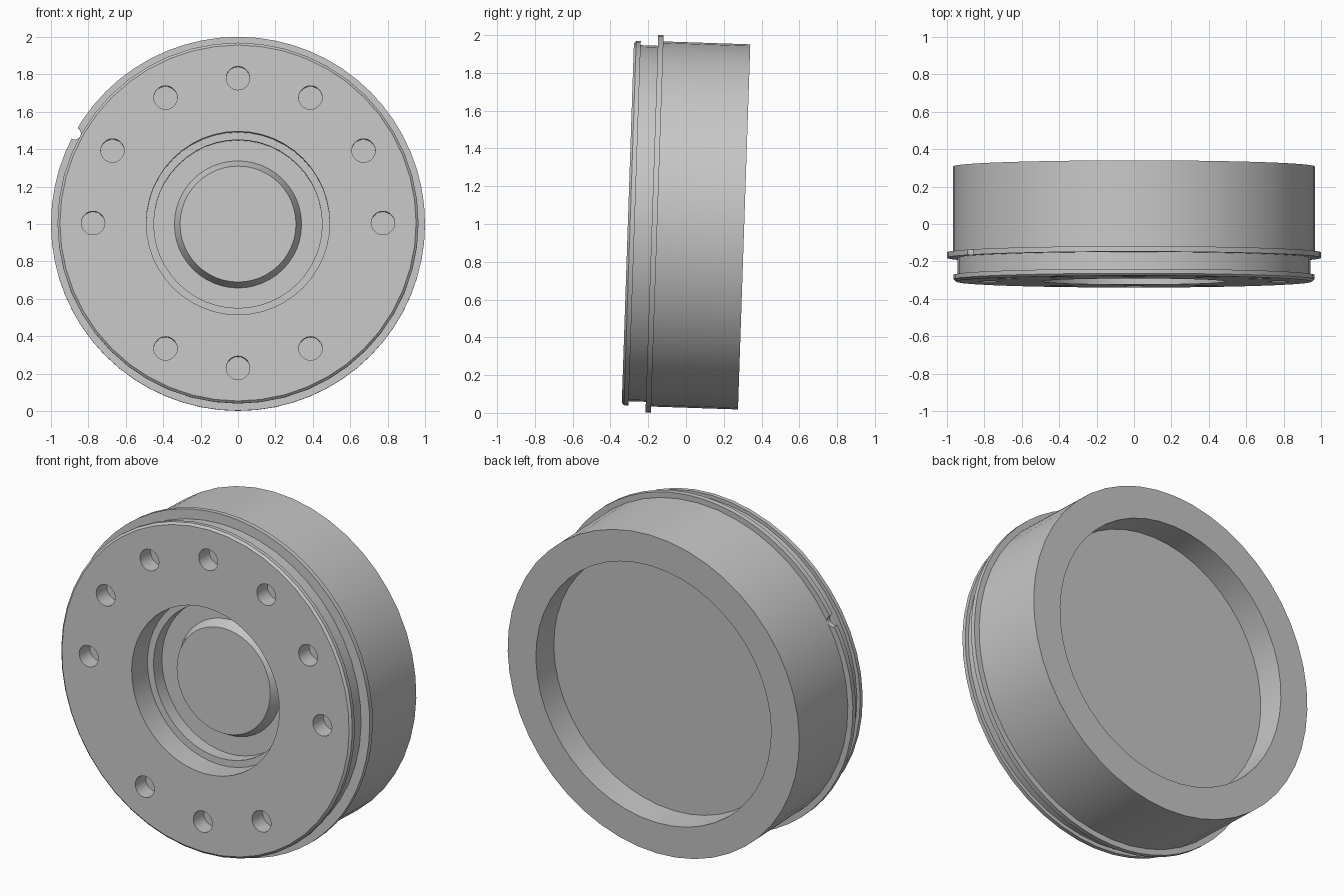
import bpy, bmesh, math
from mathutils import Matrix, Vector

if "Cube" in bpy.data.objects:
    bpy.data.objects.remove(bpy.data.objects["Cube"], do_unlink=True)

TILT = Matrix.Translation((0, 0, 0.995)) @ Matrix.Rotation(math.radians(-1.93), 4, 'X')

grey = bpy.data.materials.new("plain grey metal")
grey.use_nodes = True
grey.diffuse_color = (0.57, 0.57, 0.57, 1)
grey.node_tree.nodes["Principled BSDF"].inputs["Base Color"].default_value = (0.57, 0.57, 0.57, 1)


def make_object(name, bm):
    bmesh.ops.recalc_face_normals(bm, faces=bm.faces[:])
    mesh = bpy.data.meshes.new(name)
    bm.to_mesh(mesh)
    bm.free()
    mesh.materials.append(grey)
    obj = bpy.data.objects.new(name, mesh)
    bpy.context.collection.objects.link(obj)
    return obj


def lathe(name, profile, sides, closed=False):
    """Revolve (radius, y) points around the y axis; open profiles get end caps."""
    bm = bmesh.new()
    rings = []
    for r, y in profile:
        angles = [math.tau * i / sides for i in range(sides)]
        rings.append([bm.verts.new((r * math.cos(a), y, r * math.sin(a))) for a in angles])
    pairs = list(zip(rings, rings[1:]))
    if closed:
        pairs.append((rings[-1], rings[0]))
    else:
        bm.faces.new(rings[0])
        bm.faces.new(rings[-1])
    for a, b in pairs:
        for i in range(sides):
            j = (i + 1) % sides
            bm.faces.new((a[i], a[j], b[j], b[i]))
    return make_object(name, bm)


def drill(target, spots, radius, depth, y):
    """Cut round holes along y at (distance, degrees) spots, centred on y."""
    bm = bmesh.new()
    turn = Matrix.Rotation(math.pi / 2, 4, 'X')
    for dist, deg in spots:
        a = math.radians(deg)
        place = Matrix.Translation(Vector((dist * math.cos(a), y, dist * math.sin(a))))
        bmesh.ops.create_cone(bm, cap_ends=True, segments=20, radius1=radius,
                              radius2=radius, depth=depth, matrix=place @ turn)
    cutter = make_object("hole_cutter", bm)
    cutter.hide_render = True
    mod = target.modifiers.new("holes", 'BOOLEAN')
    mod.operation = 'DIFFERENCE'
    mod.solver = 'EXACT'
    mod.object = cutter
    bpy.context.view_layer.objects.active = target
    bpy.ops.object.modifier_apply(modifier=mod.name)
    bpy.data.objects.remove(cutter, do_unlink=True)


FRONT, BACK = -0.308, 0.308

# Hub: raised centre boss, stepped bore, front lip, groove, drum and rear recess
hub = lathe("hub_drum", [
    (0.31, FRONT + 0.17), (0.34, FRONT + 0.23),
    (0.45, FRONT + 0.23), (0.45, FRONT + 0.15),
    (0.49, FRONT + 0.15), (0.49, FRONT),
    (0.952, FRONT), (0.965, FRONT + 0.012),
    (0.965, -0.272), (0.943, -0.272),
    (0.943, -0.165), (0.967, -0.165),
    (0.967, BACK), (0.78, BACK), (0.78, BACK - 0.17),
], 48)

# Bolt holes on a twelve-step circle with two steps left out
bolts = [(0.775, deg) for deg in range(0, 360, 30) if deg not in (210, 330)]
drill(hub, bolts, 0.063, 0.2, FRONT)

# Thin flange with a small locating notch
flange = lathe("flange_ring", [(0.93, -0.181), (1.0, -0.181), (1.0, -0.152), (0.93, -0.152)],
               64, closed=True)
drill(flange, [(0.998, 151)], 0.033, 0.1, -0.165)

# Shade and tilt the whole assembly slightly back
for obj in (hub, flange):
    bpy.ops.object.select_all(action='DESELECT')
    obj.select_set(True)
    bpy.context.view_layer.objects.active = obj
    bpy.ops.object.shade_smooth_by_angle(angle=math.radians(25))
    obj.matrix_world = TILT
